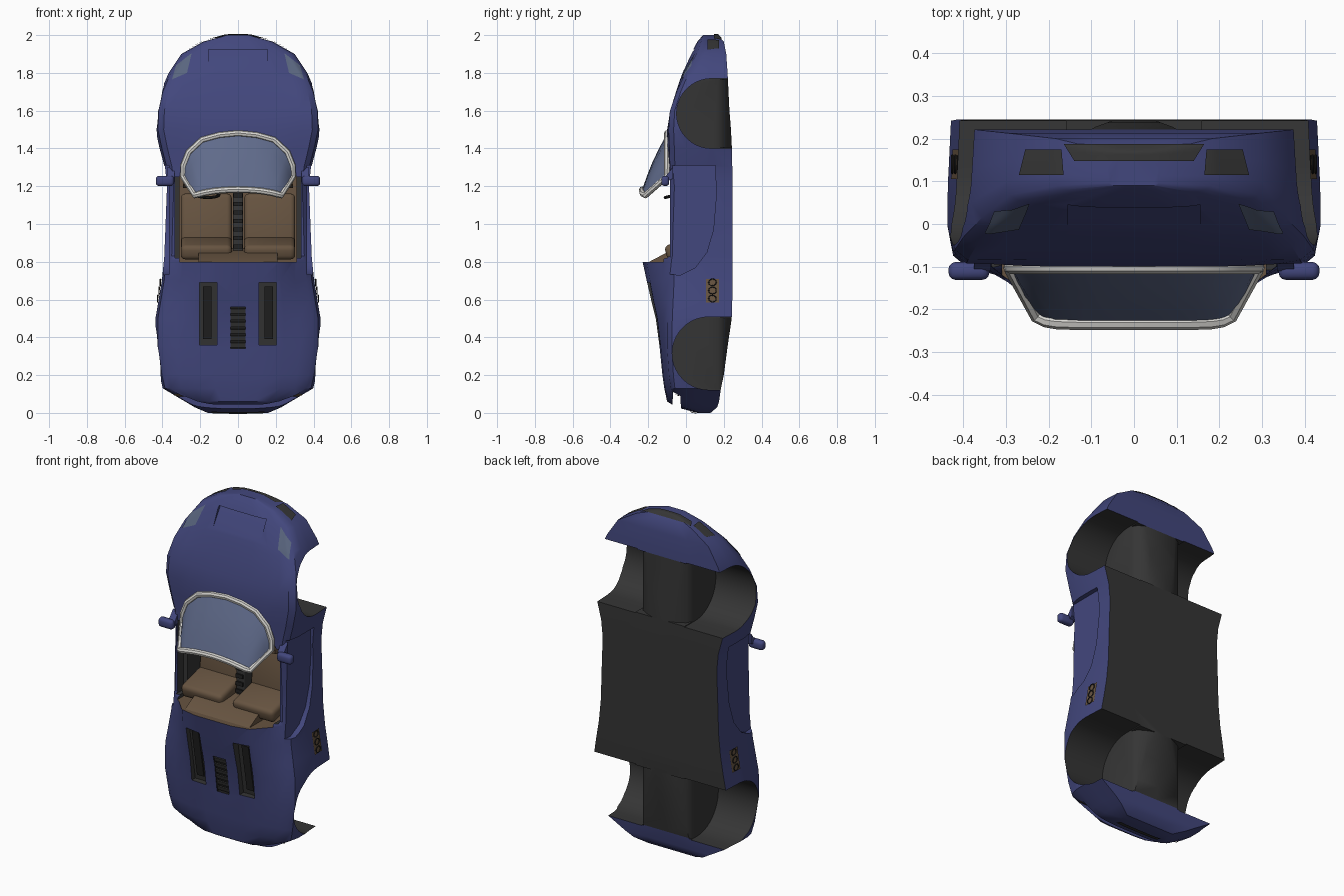
import bpy, bmesh, math
from mathutils import Vector
from mathutils.bvhtree import BVHTree

if "Cube" in bpy.data.objects:
    bpy.data.objects.remove(bpy.data.objects["Cube"])

COLOURS = {
    "body_blue": (0.055, 0.063, 0.205), "underside_grey": (0.036, 0.036, 0.036),
    "interior_tan": (0.135, 0.088, 0.052), "window_glass": (0.115, 0.145, 0.255),
    "frame_silver": (0.68, 0.67, 0.64), "lamp_glass": (0.10, 0.13, 0.21),
    "trim_black": (0.015, 0.015, 0.015)}
MATS = []
for n, c in COLOURS.items():
    m = bpy.data.materials.new(n)
    m.diffuse_color = (*c, 1)
    m.use_nodes = True
    m.node_tree.nodes["Principled BSDF"].inputs["Base Color"].default_value = m.diffuse_color
    MATS.append(m)
BLUE, GREY, TAN, GLASS, SILVER, LAMP, BLACK = range(7)
PUT = {'x': lambda p, d: (d, p[0], p[1]), 'y': lambda p, d: (p[0], d, p[1]), 'z': lambda p, d: (p[0], p[1], d)}


def finish(name, bm, mat=None, fix=True):
    """Turn a bmesh into an object holding the shared material list."""
    if fix:
        bmesh.ops.recalc_face_normals(bm, faces=bm.faces)
    if mat is not None:
        for f in bm.faces:
            f.material_index = mat
    me = bpy.data.meshes.new(name)
    bm.to_mesh(me)
    bm.free()
    for m in MATS:
        me.materials.append(m)
    ob = bpy.data.objects.new(name, me)
    bpy.context.collection.objects.link(ob)
    return ob


def prism(name, pts, axis, a, b, mat):
    """Extrude a 2D outline from a to b along one axis."""
    bm = bmesh.new()
    lo = [bm.verts.new(PUT[axis](p, a)) for p in pts]
    hi = [bm.verts.new(PUT[axis](p, b)) for p in pts]
    bm.faces.new(lo)
    bm.faces.new(hi)
    n = len(pts)
    for i in range(n):
        bm.faces.new((lo[i], lo[(i + 1) % n], hi[(i + 1) % n], hi[i]))
    return finish(name, bm, mat)


def box(name, c, size, mat, bevel=0.0, tilt=0.0):
    bm = bmesh.new()
    bmesh.ops.create_cube(bm, size=1)
    bmesh.ops.scale(bm, vec=size, verts=bm.verts)
    if bevel:
        bmesh.ops.bevel(bm, geom=bm.edges[:], offset=bevel, segments=3, affect='EDGES', profile=0.5)
    ob = finish(name, bm, mat)
    ob.location = c
    ob.rotation_euler.x = tilt
    return ob


def activate(ob):
    bpy.ops.object.select_all(action='DESELECT')
    ob.select_set(True)
    bpy.context.view_layer.objects.active = ob


def cut(target, cutter):
    mod = target.modifiers.new("cut", 'BOOLEAN')
    mod.operation, mod.solver, mod.object = 'DIFFERENCE', 'EXACT', cutter
    activate(target)
    bpy.ops.object.modifier_apply(modifier=mod.name)
    bpy.data.objects.remove(cutter)


def tube(name, pts, r, mat, closed):
    cu = bpy.data.curves.new(name, 'CURVE')
    cu.dimensions, cu.bevel_depth, cu.bevel_resolution = '3D', r, 2
    sp = cu.splines.new('POLY')
    sp.points.add(len(pts) - 1)
    for p, q in zip(sp.points, pts):
        p.co = (*q, 1)
    sp.use_cyclic_u = closed
    cu.use_fill_caps = not closed
    ob = bpy.data.objects.new(name, cu)
    bpy.context.collection.objects.link(ob)
    cu.materials.append(MATS[mat])
    activate(ob)
    bpy.ops.object.convert(target='MESH')


# Body loft: z, half width, centre top y, shoulder y, bottom y (car roof side is -y)
STATIONS = [
    (0.00, .16, .06, .07, .13), (0.03, .23, -.05, -.02, .165), (0.06, .28, -.10, -.06, .175),
    (0.13, .398, -.115, -.08, .185), (0.2, .415, -.125, -.09, .2), (0.35, .437, -.14, -.10, .22),
    (0.5, .437, -.16, -.10, .242), (0.6, .42, -.185, -.095, .245), (0.7, .403, -.208, -.09, .245),
    (0.81, .392, -.232, -.087, .245), (0.83, .39, -.09, -.085, .245), (1.0, .385, -.09, -.085, .245),
    (1.2, .378, -.09, -.085, .245), (1.3, .388, -.095, -.085, .245), (1.4, .415, -.10, -.088, .243),
    (1.5, .437, -.10, -.092, .238), (1.6, .433, -.082, -.085, .23), (1.7, .41, -.053, -.05, .225),
    (1.765, .382, -.031, -.02, .222), (1.8, .367, -.018, -.002, .22), (1.9, .30, .025, .055, .213),
    (1.965, .185, .06, .08, .2), (2.0, .06, .09, .09, .17)]
CROWN = [(0, 1), (.3, 1), (.56, .85), (.75, .3), (.9, 0)]
FLANK = [(.97, .08), (1, .28), (1, .6), (.985, 1), (.5, 1), (0, 1)]
bm = bmesh.new()
rings = []
for z, w, t, s, b in STATIONS:
    half = [(u * w, s + (t - s) * f) for u, f in CROWN] + [(u * w, s + (b - s) * k) for u, k in FLANK]
    loop = half + [(-x, y) for x, y in half[-2:0:-1]]
    rings.append([bm.verts.new((x, y, z)) for x, y in loop])
n = len(rings[0])
for i in range(len(rings) - 1):
    for j in range(n):
        k = (j + 1) % n
        f = bm.faces.new((rings[i][j], rings[i][k], rings[i + 1][k], rings[i + 1][j]))
        floor = 8 <= j < 12 and 0.12 < f.calc_center_median().z < 1.75
        f.material_index = GREY if floor else BLUE
bm.faces.new(rings[0])
bm.faces.new(rings[-1])
body = finish("body", bm)

# Wheel wells, rounded centre columns, door recesses and deck vents, both sides
for sx in (1, -1):
    for cz, cy, r in ((1.585, .135, .185), (.315, .12, .193)):
        arch = [(cy - r * math.sin(math.pi * i / 20), cz + r * math.cos(math.pi * i / 20)) for i in range(21)]
        arch += [(.4, cz - r), (.4, cz + r)]
        cut(body, prism("well_cutter", arch, 'x', sx * .16, sx * .6, GREY))
        edge = [(sx * .2, .14), (sx * .165, .16), (sx * .14, .2), (sx * .09, .228), (sx * .03, .25), (sx * .2, .3)]
        cut(body, prism("column_cutter", edge, 'z', cz - r + .004, cz + r - .006, GREY))
    door = [(-.2, .74), (-.03, .73), (.05, .77), (.11, .85), (.145, .97), (.16, 1.15), (.155, 1.31), (-.2, 1.31)]
    cut(body, prism("door_cutter", door, 'x', sx * .364, sx * .6, BLUE))
    vent = [(-.4, .36), (-.105, .36), (-.16, .69), (-.4, .69)]
    cut(body, prism("vent_cutter", vent, 'x', sx * .11, sx * .205, GREY))
    # Raised core inside each deck vent
    prism("vent_core", [(-.118, .39), (-.10, .39), (-.15, .67), (-.168, .67)], 'x', sx * .14, sx * .185, BLACK)

# Louvre recess, hood scoop, tail slot under the rear lip, and cockpit
cut(body, prism("louvre_cutter", [(-.4, .34), (-.115, .34), (-.15, .56), (-.4, .56)], 'x', -.04, .04, BLACK))
cut(body, prism("scoop_cutter", [(-.2, 1.925), (.062, 1.925), (-.022, 1.8), (-.2, 1.8)], 'x', -.155, .155, BLUE))
cut(body, prism("tail_cutter", [(-.08, -.1), (-.068, .11), (-.03, .09), (-.02, -.1)], 'x', -.5, .5, BLUE))
plan = [(-.31, .8), (.31, .8), (.31, 1.25), (.26, 1.34), (.15, 1.385), (-.15, 1.385), (-.26, 1.34), (-.31, 1.25)]
hole = prism("cockpit_cutter", plan, 'y', -.4, .17, TAN)
for p in hole.data.polygons:
    if abs(p.normal.x) > .95:
        p.material_index = GREY
cut(body, hole)
for sx in (1, -1):
    # Dark gap along each door sill
    sill = [(-.4, .82), (-.03, .82), (-.03, 1.25), (-.4, 1.25)]
    cut(body, prism("sill_cutter", sill, 'x', sx * .29, sx * .334, GREY))
for i in range(6):
    z = .36 + i * .036
    box("louvre_slat", (0, -.128 - (z - .34) * .16, z), (.078, .008, .024), GREY, tilt=.3)

# Seats, rear bulkhead, dashboard, console and steering wheel
for sx in (1, -1):
    x = sx * .168
    box("seat_cushion", (x, .115, 1.01), (.27, .09, .30), TAN, .025, -.12)
    box("seat_back", (x, .01, .875), (.27, .24, .08), TAN, .025, .25)
prism("rear_bulkhead", [(-.2, .797), (-.1, .85), (.17, .87), (.17, .797)], 'x', -.21, .21, TAN)
prism("dashboard", [(-.07, 1.21), (-.08, 1.37), (.07, 1.37), (.05, 1.24), (.0, 1.19)], 'x', -.29, .29, TAN)
box("console", (0, .09, 1.0), (.055, .14, .38), GREY, .008)
for i in range(7):
    box("console_ridge", (0, .017, .88 + i * .045), (.045, .012, .022), BLACK)
wheel = [(-.16 + .06 * math.cos(a), -.05 + .06 * math.sin(a), 1.155 + .015 * math.sin(a))
         for a in [i * math.pi / 10 for i in range(20)]]
tube("steering_wheel", wheel, .008, BLACK, True)
tube("steering_column", [(-.16, -.05, 1.155), (-.16, -.03, 1.25)], .012, BLACK, False)

# Windshield glass and frame
low = [(0, -.1, 1.48), (.1, -.1, 1.47), (.19, -.1, 1.445), (.26, -.1, 1.38), (.288, -.1, 1.31), (.29, -.102, 1.25)]
top = [(0, -.232, 1.182), (.06, -.232, 1.18), (.12, -.232, 1.175), (.18, -.23, 1.165), (.205, -.226, 1.158),
       (.228, -.215, 1.152)]
mirror = lambda p: (-p[0], p[1], p[2])
low = [mirror(p) for p in low[:0:-1]] + low
top = [mirror(p) for p in top[:0:-1]] + top
bm = bmesh.new()
grid = [[bm.verts.new(Vector(a).lerp(Vector(b), i / 4) - Vector((0, .01 * math.sin(math.pi * i / 4), 0)))
         for a, b in zip(low, top)] for i in range(5)]
for r0, r1 in zip(grid, grid[1:]):
    for j in range(len(r0) - 1):
        bm.faces.new((r0[j], r0[j + 1], r1[j + 1], r1[j]))
finish("windshield", bm, GLASS)
tube("windshield_frame", low + top[::-1], .017, SILVER, True)

# Surface plates: project a quad onto the body along one axis
bvh = BVHTree.FromObject(body, bpy.context.evaluated_depsgraph_get())


def plate(name, quad, origin, direction, mat, res=8):
    a, b, c, d = [Vector(q) for q in quad]
    dirv = Vector(direction)
    bm = bmesh.new()
    vs = {}
    for i in range(res + 1):
        for j in range(res + 1):
            p = a.lerp(b, i / res).lerp(d.lerp(c, i / res), j / res)
            hit = bvh.ray_cast(Vector(origin(p)), dirv)[0]
            if hit:
                vs[i, j] = bm.verts.new(hit - dirv * .006)
    for i in range(res):
        for j in range(res):
            q = [vs.get(k) for k in ((i, j), (i + 1, j), (i + 1, j + 1), (i, j + 1))]
            if all(q):
                f = bm.faces.new(q)
                f.normal_update()
                if f.normal.dot(dirv) > 0:
                    f.normal_flip()
    finish(name, bm, mat, fix=False)


from_top = lambda p: (p.x, -1, p.y)
from_nose = lambda p: (p.x, p.y, 3)
from_tail = lambda p: (p.x, p.y, -1)
for sx in (1, -1):
    flip = lambda q: [(sx * x, y) for x, y in q]
    plate("headlight", flip([(.35, 1.765), (.328, 1.84), (.245, 1.905), (.27, 1.80)]), from_top, (0, 1, 0), LAMP)
    plate("nose_intake", flip([(.165, .115), (.27, .115), (.255, .175), (.17, .175)]), from_nose, (0, 0, -1), GREY)
    plate("tail_lamp", flip([(.2, -.06), (.34, -.06), (.34, -.036), (.2, -.036)]), from_tail, (0, 0, 1), TAN)
    # Side outlet with three round pipes
    from_side = lambda p: (sx * 2, p.x, p.y)
    plate("side_outlet", [(.105, .585), (.175, .585), (.175, .71), (.105, .71)], from_side, (-sx, 0, 0), TAN)
    for z in (.605, .648, .691):
        ring = [(sx * (.427 - (z - .6) * .17), .14 + .02 * math.cos(i * math.pi / 6),
                 z + .018 * math.sin(i * math.pi / 6)) for i in range(12)]
        tube("outlet_pipe", ring, .003, BLACK, True)
    # Door mirrors
    box("mirror", (sx * .387, -.11, 1.228), (.096, .042, .054), BLUE, .017)
    prism("mirror_stalk", [(-.11, 1.22), (-.11, 1.25), (-.07, 1.30), (-.07, 1.24)], 'x', sx * .335, sx * .375, BLUE)
plate("nose_grille", [(-.14, .148), (.14, .148), (.165, .188), (-.165, .188)], from_nose, (0, 0, -1), GREY)
plate("tail_panel", [(-.14, .02), (.14, .02), (.14, .055), (-.14, .055)], from_tail, (0, 0, 1), GREY)

# Smooth shading with crisp edges
for ob in list(bpy.context.scene.objects):
    activate(ob)
    bpy.ops.object.shade_smooth_by_angle(angle=math.radians(35))
